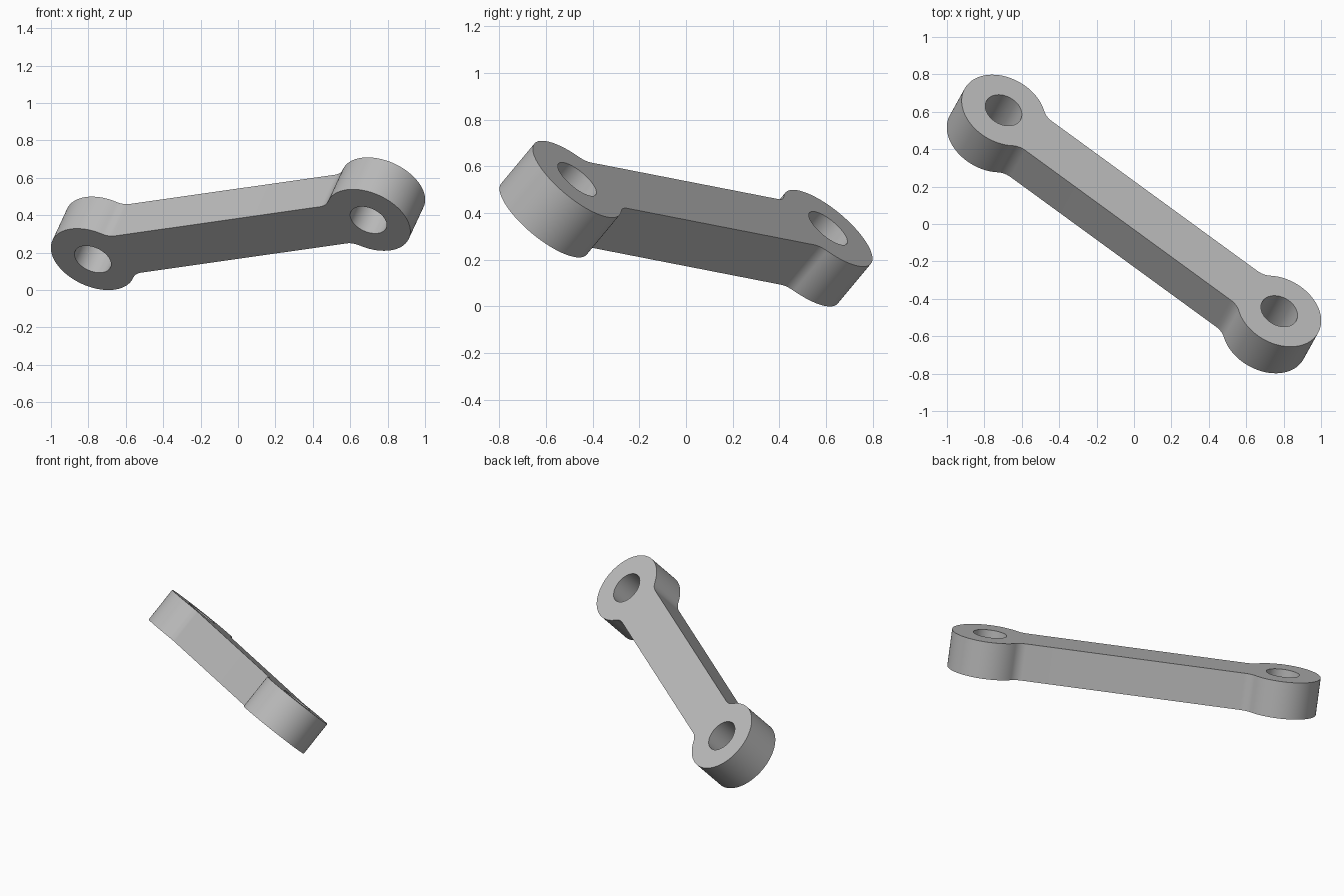
import bpy, bmesh
from math import cos, sin, pi, acos, sqrt
from mathutils import Matrix, Vector

if "Cube" in bpy.data.objects:
    bpy.data.objects.remove(bpy.data.objects["Cube"], do_unlink=True)

PITCH = 0.918      # half distance between the eye centres
EYE_R = 0.238      # outer radius of each eye
HOLE_R = 0.104
ARM_H = 0.144      # half width of the arm
FILLET = 0.10
THICK = 0.236

# Plain grey metal
grey = bpy.data.materials.new("grey_metal")
grey.use_nodes = True
colour = (0.5, 0.5, 0.5, 1)
grey.diffuse_color = colour
grey.node_tree.nodes["Principled BSDF"].inputs["Base Color"].default_value = colour


def arc(cx, cy, r, a0, a1, n):
    return [(cx + r * cos(a0 + (a1 - a0) * i / n), cy + r * sin(a0 + (a1 - a0) * i / n))
            for i in range(n + 1)]


# Quarter outline: fillet from the arm, then eye arc out to the tip
reach = EYE_R + FILLET
turn = acos((ARM_H + FILLET) / reach)
fx = PITCH - sqrt(reach ** 2 - (ARM_H + FILLET) ** 2)
quarter = arc(fx, ARM_H + FILLET, FILLET, -pi / 2, -pi / 2 + turn, 12)
quarter += arc(PITCH, 0, EYE_R, pi / 2 + turn, 0, 40)[1:]

# Mirror the quarter into the full outline
half = quarter + [(x, -y) for x, y in reversed(quarter[:-1])]
outline = half + [(-x, -y) for x, y in half]
loops = [outline] + [arc(s * PITCH, 0, HOLE_R, 0, 2 * pi, 48)[:-1] for s in (-1, 1)]

# Fill the outline around the holes and extrude it
bm = bmesh.new()
for loop in loops:
    verts = [bm.verts.new((x, y, -THICK / 2)) for x, y in loop]
    for i, v in enumerate(verts):
        bm.edges.new((v, verts[(i + 1) % len(verts)]))
bmesh.ops.triangle_fill(bm, edges=bm.edges[:], use_beauty=True, normal=(0, 0, 1))
up = bmesh.ops.extrude_face_region(bm, geom=bm.faces[:], use_keep_orig=True)["geom"]
bmesh.ops.translate(bm, vec=(0, 0, THICK),
                    verts=[g for g in up if isinstance(g, bmesh.types.BMVert)])
bmesh.ops.recalc_face_normals(bm, faces=bm.faces[:])
mesh = bpy.data.meshes.new("link_arm")
bm.to_mesh(mesh)
bm.free()
mesh.materials.append(grey)

# Tilt the link into its resting pose
along = Vector((1.475, -1.075, 0.21)).normalized()
normal = Vector((0.318, 0.615, 0.72))
normal = (normal - along * normal.dot(along)).normalized()
side = normal.cross(along)
pose = Matrix((along, side, normal)).transposed().to_4x4()
mesh.transform(pose)
low = min(v.co.z for v in mesh.vertices)
mesh.transform(Matrix.Translation((0, 0, -low)))

link = bpy.data.objects.new("link_arm", mesh)
bpy.context.collection.objects.link(link)
bpy.context.view_layer.objects.active = link
link.select_set(True)
bpy.ops.object.shade_smooth_by_angle(angle=pi / 6)
